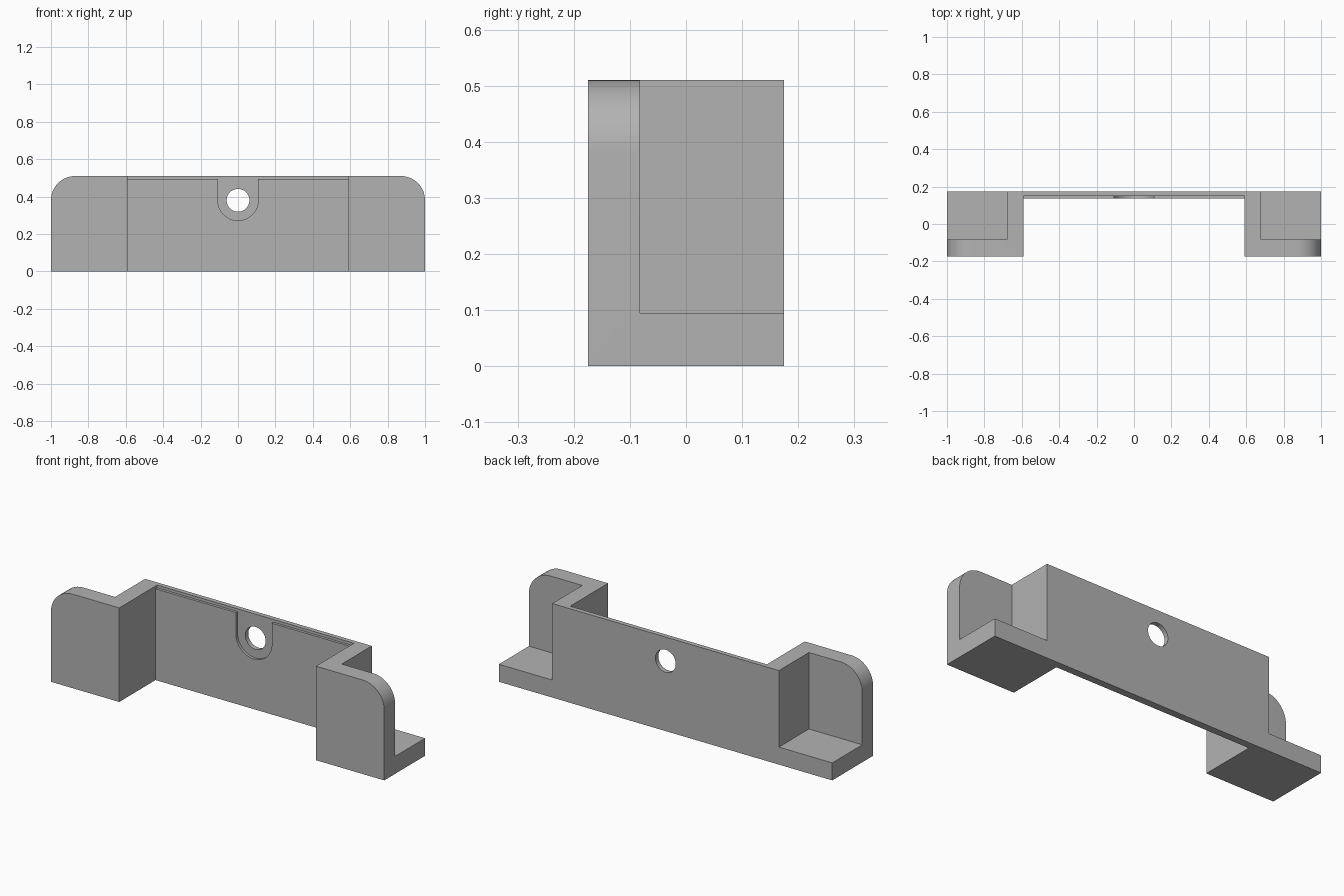
import bpy, bmesh, math

if "Cube" in bpy.data.objects:
    bpy.data.objects.remove(bpy.data.objects["Cube"])

W, D, H = 1.0, 0.175, 0.51      # half width, half depth, height
INNER, OUTER = 0.59, 0.68       # side wall faces
HOLE_Z = 0.38

grey = bpy.data.materials.new("plain_grey")
grey.diffuse_color = (0.45, 0.45, 0.45, 1)
grey.use_nodes = True
grey.node_tree.nodes["Principled BSDF"].inputs["Base Color"].default_value = grey.diffuse_color


def arc(cx, cz, r, a0, a1, n):
    return [(cx + r * math.cos(math.radians(a0 + (a1 - a0) * i / n)),
             cz + r * math.sin(math.radians(a0 + (a1 - a0) * i / n))) for i in range(n + 1)]


def prism(name, outline, y0, y1):
    """Extrude an x-z outline from y0 to y1."""
    bm = bmesh.new()
    face = bm.faces.new([bm.verts.new((x, y0, z)) for x, z in outline])
    moved = bmesh.ops.extrude_face_region(bm, geom=[face])["geom"]
    bmesh.ops.translate(bm, vec=(0, y1 - y0, 0),
                        verts=[v for v in moved if isinstance(v, bmesh.types.BMVert)])
    bmesh.ops.recalc_face_normals(bm, faces=bm.faces)
    mesh = bpy.data.meshes.new(name)
    bm.to_mesh(mesh)
    bm.free()
    obj = bpy.data.objects.new(name, mesh)
    bpy.context.collection.objects.link(obj)
    return obj


def rect(x0, x1, z0, z1):
    return [(x0, z0), (x1, z0), (x1, z1), (x0, z1)]


# Solid block with rounded upper corners
R = 0.13
bracket = prism("bracket", [(-W, 0), (W, 0)] + arc(W - R, H - R, R, 0, 90, 16)
                + arc(R - W, H - R, R, 90, 180, 16), -D, D)
bracket.data.materials.append(grey)

# Front gap, rear corner pockets, stepped recess around the hole, screw hole
recess = ([(-INNER, 0.495), (-0.108, 0.495)] + arc(0, HOLE_Z, 0.108, 180, 360, 32)
          + [(0.108, 0.495), (INNER, 0.495), (INNER, 0.7), (-INNER, 0.7)])
cutters = [
    prism("gap_cutter", rect(-INNER, INNER, -0.2, 0.8), -0.4, 0.136),
    prism("right_pocket_cutter", rect(OUTER, 1.2, 0.095, 0.8), -0.082, 0.4),
    prism("left_pocket_cutter", rect(-1.2, -OUTER, 0.095, 0.8), -0.082, 0.4),
    prism("recess_cutter", recess, 0.0, 0.15),
    prism("hole_cutter", arc(0, HOLE_Z, 0.061, 0, 360, 48)[:-1], 0.0, 0.4),
]
bpy.context.view_layer.objects.active = bracket
bracket.select_set(True)
for cutter in cutters:
    cutter.hide_render = True
    mod = bracket.modifiers.new("cut", "BOOLEAN")
    mod.operation, mod.solver, mod.object = "DIFFERENCE", "EXACT", cutter
    bpy.ops.object.modifier_apply(modifier=mod.name)
    bpy.data.objects.remove(cutter)

bpy.ops.object.shade_smooth_by_angle(angle=math.radians(30))
